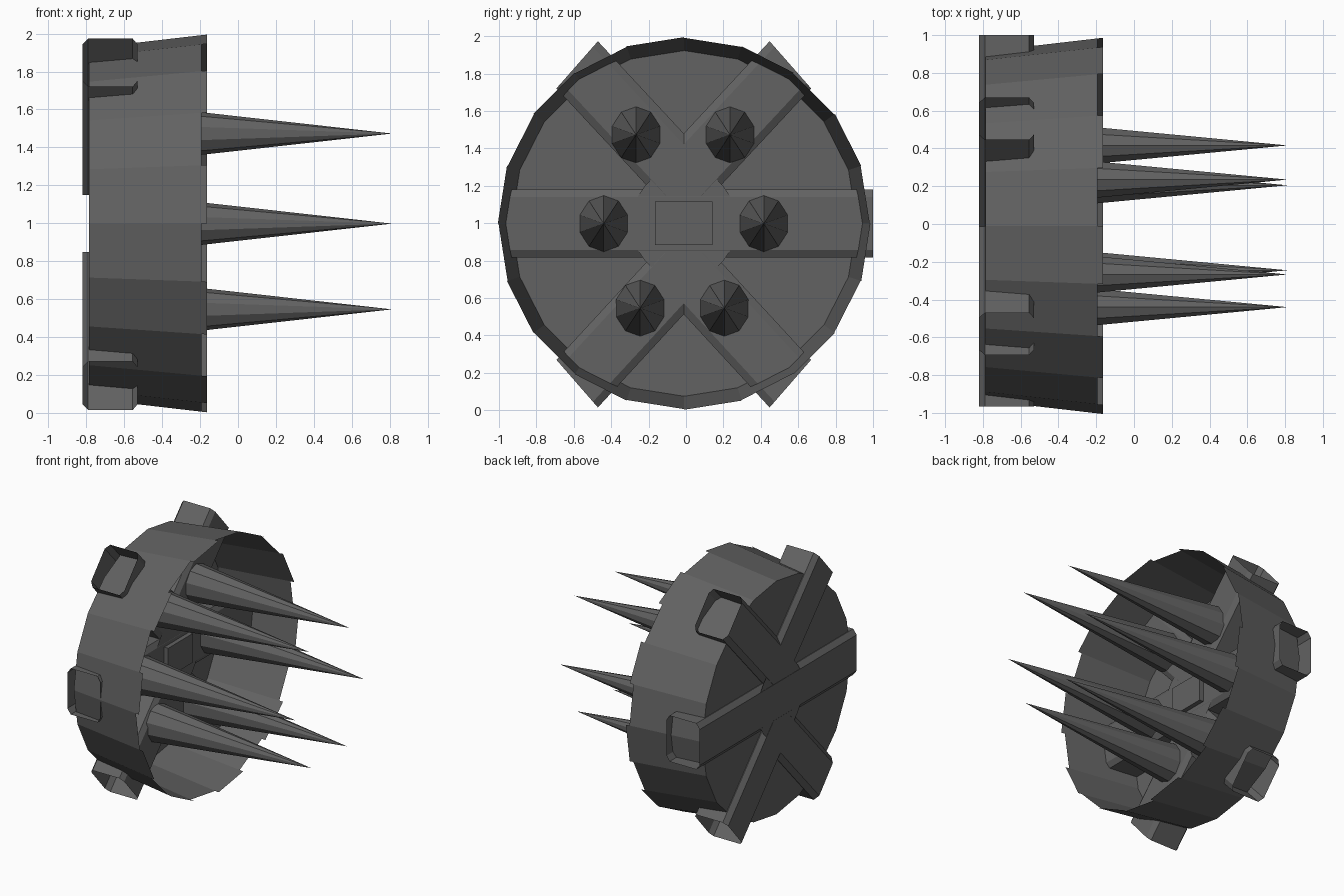
import bpy, bmesh, math
from mathutils import Vector

if "Cube" in bpy.data.objects:
    bpy.data.objects.remove(bpy.data.objects["Cube"])

BACK, RIM, NOTCH, RIB_TOP = -0.785, -0.163, -0.193, -0.53
CY, CZ = -0.01, 0.999

dark = bpy.data.materials.new("dark_grey")
dark.diffuse_color = (0.122, 0.122, 0.122, 1)
dark.use_nodes = True
dark.node_tree.nodes["Principled BSDF"].inputs["Base Color"].default_value = dark.diffuse_color


def finish(bm, name):
    bmesh.ops.recalc_face_normals(bm, faces=bm.faces)
    me = bpy.data.meshes.new(name)
    bm.to_mesh(me)
    bm.free()
    me.materials.append(dark)
    ob = bpy.data.objects.new(name, me)
    bpy.context.collection.objects.link(ob)
    return ob


# Shallow 20-sided dish, with every other wall panel slightly shorter
def ring_point(bm, k, x):
    r = 0.924 + (0.996 - 0.924) * (x - BACK) / (RIM - BACK)
    a = k * math.tau / 20
    return bm.verts.new((x, CY + r * math.sin(a), CZ + r * math.cos(a)))


bm = bmesh.new()
base = [ring_point(bm, k, BACK) for k in range(20)]
bm.faces.new(base)
for k in range(20):
    x = NOTCH if k % 2 == 0 else RIM
    bm.faces.new((base[k], base[(k + 1) % 20],
                  ring_point(bm, k + 1, x), ring_point(bm, k, x)))
finish(bm, "dish")


# Open-ended chamfered tubes forming the spokes
def rib(name, start, end, across, half, cuts=(), my=1, mz=1, cy=CY):
    bm = bmesh.new()
    b, t, w = -0.82, RIB_TOP, half - 0.04
    prof = [(-w, b), (w, b), (half, b + 0.03), (half, t - 0.025),
            (w, t), (-w, t), (-half, t - 0.025), (-half, b + 0.03)]
    e = Vector(across).normalized()
    loops = []
    for p in (start, end):
        pts = [(Vector(p) + e * u, x) for u, x in prof]
        loops.append([bm.verts.new((x, q.x, q.y)) for q, x in pts])
    for i in range(8):
        j = (i + 1) % 8
        bm.faces.new((loops[0][i], loops[0][j], loops[1][j], loops[1][i]))
    for co, no in cuts:
        bmesh.ops.bisect_plane(bm, geom=bm.verts[:] + bm.edges[:] + bm.faces[:],
                               plane_co=co, plane_no=no, clear_inner=True)
    for v in bm.verts:
        v.co.y = cy + my * v.co.y
        v.co.z = CZ + mz * v.co.z
    finish(bm, name)


rib("cross_rib", (-0.955, 0), (1.01, 0), (0, 1), 0.182)
cuts = [((0, 0, 0), (0, 1, 0)), ((0, 0, 0.15), (0, 0, 1))]
for my in (-1, 1):
    for mz in (1, -1.01):
        rib("diagonal_rib", (-0.4, -0.194), (0.57, 0.848), (-0.22, 0.25),
            0.168, cuts, my, mz, -0.012)

# Flat plates closing the joints where the spokes meet, front and back
bm = bmesh.new()
outline = [(0.25, 0.14), (0.21, 0.2), (0, 0.41), (-0.21, 0.2), (-0.25, 0.14)]
for x in (RIB_TOP - 0.001, -0.819):
    for mz in (-1, 1):
        bm.faces.new([bm.verts.new((x, CY + y, CZ + mz * z)) for y, z in outline])
finish(bm, "hub_plates")

# Small boss in the middle of the hub
bm = bmesh.new()
bmesh.ops.create_cube(bm, size=1)
for v in bm.verts:
    v.co = (-0.525 + v.co.x * 0.06, -0.012 + v.co.y * 0.31, 1.0 + v.co.z * 0.23)
finish(bm, "hub_boss")

# Six long spikes, a little taller than wide in section
for y, z in [(-0.267, 1.473), (0.235, 1.473), (-0.44, 0.998),
             (0.416, 0.998), (-0.245, 0.546), (0.205, 0.546)]:
    bm = bmesh.new()
    ring = [bm.verts.new((RIB_TOP - 0.01, y + 0.135 * math.sin(i * math.tau / 10),
                          z + 0.151 * math.cos(i * math.tau / 10))) for i in range(10)]
    tip = bm.verts.new((0.812, y, z))
    bm.faces.new(ring)
    for i in range(10):
        bm.faces.new((ring[i], ring[(i + 1) % 10], tip))
    finish(bm, "spike")
